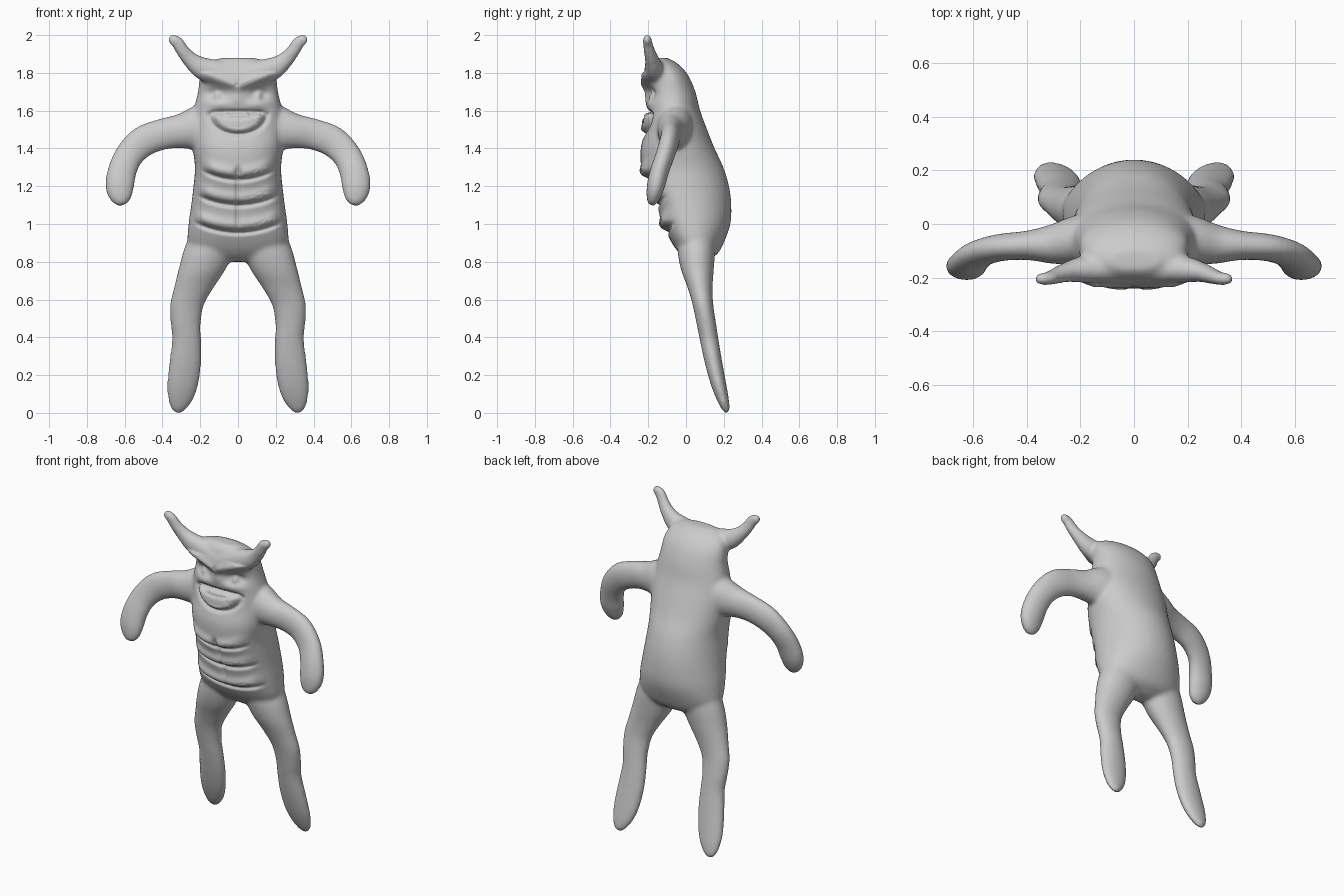
import bpy, bmesh
from math import cos, sin, pi, exp, copysign
from mathutils import Vector

cube = bpy.data.objects.get("Cube")
if cube:
    bpy.data.objects.remove(cube)

grey = bpy.data.materials.new("clay_grey")
grey.use_nodes = True
grey.diffuse_color = (0.6, 0.6, 0.6, 1)
bsdf = grey.node_tree.nodes["Principled BSDF"]
bsdf.inputs["Base Color"].default_value = grey.diffuse_color
bsdf.inputs["Roughness"].default_value = 0.7

SIDES, STEPS = 40, 6
body = bmesh.new()


def spline(rows):
    """Smoothly resample a list of section rows."""
    rows = [Vector(r) for r in rows]
    out = []
    for i in range(len(rows) - 1):
        p0, p1, p2 = rows[max(i - 1, 0)], rows[i], rows[i + 1]
        p3 = rows[min(i + 2, len(rows) - 1)]
        for s in range(STEPS):
            t = s / STEPS
            out.append(p1 + 0.5 * t * ((p2 - p0) + t * ((2 * p0 - 5 * p1 + 4 * p2 - p3)
                       + t * (3 * p1 - p0 - 3 * p2 + p3))))
    return out + [rows[-1]]


def skin(rings):
    """Bridge rings of points into one closed shell."""
    loops = [[body.verts.new(p) for p in ring] for ring in rings]
    for a, b in zip(loops, loops[1:]):
        for i in range(SIDES):
            j = (i + 1) % SIDES
            body.faces.new((a[i], a[j], b[j], b[i]))
    body.faces.new(loops[0][::-1])
    body.faces.new(loops[-1])


def angles():
    return [2 * pi * i / SIDES for i in range(SIDES)]


def trunk(rows):
    """Sections: height, half width, front y, back y, y of the widest line."""
    rings = []
    for z, w, front, back, mid in spline(rows):
        ring = []
        for a in angles():
            c, s = cos(a), sin(a)
            k = 0.8 if s < 0 else 1.0
            depth = mid - front if s < 0 else back - mid
            ring.append((w * copysign(abs(c) ** k, c),
                         mid + depth * copysign(abs(s) ** k, s), z))
        rings.append(ring)
    skin(rings)


def limb(rows, side, flat):
    """Sections: centre x, y, z, then two radii; flat keeps rings level."""
    pts = spline(rows)
    rings = []
    for i, p in enumerate(pts):
        d = Vector(pts[min(i + 1, len(pts) - 1)][:3]) - Vector(pts[max(i - 1, 0)][:3])
        d = Vector((0, 0, -1)) if flat else d.normalized()
        u = d.cross(Vector((0, 1, 0))).normalized()
        v = u.cross(d)
        ring = [Vector(p[:3]) + u * (p[3] * cos(a)) + v * (p[4] * sin(a)) for a in angles()]
        rings.append([(q.x * side, q.y, q.z) for q in ring])
    skin(rings)


# Head and torso
trunk([(0.80, 0.12, 0.02, 0.10, 0.06), (0.84, 0.22, -0.03, 0.165, 0.06),
       (0.90, 0.265, -0.075, 0.20, 0.05), (1.00, 0.262, -0.125, 0.235, 0.03),
       (1.10, 0.248, -0.155, 0.24, 0.01), (1.20, 0.236, -0.195, 0.228, -0.01),
       (1.30, 0.228, -0.235, 0.198, -0.02), (1.40, 0.24, -0.24, 0.152, -0.04),
       (1.50, 0.245, -0.215, 0.112, -0.05), (1.60, 0.235, -0.205, 0.075, -0.06),
       (1.70, 0.212, -0.205, 0.05, -0.07), (1.79, 0.2, -0.215, 0.01, -0.09),
       (1.85, 0.165, -0.2, -0.045, -0.12), (1.88, 0.09, -0.17, -0.10, -0.14)])

leg = [(0.12, 0.06, 0.98, 0.12, 0.09), (0.15, 0.055, 0.87, 0.135, 0.10),
       (0.19, 0.06, 0.76, 0.125, 0.087), (0.235, 0.075, 0.66, 0.105, 0.066),
       (0.27, 0.09, 0.57, 0.09, 0.055), (0.277, 0.108, 0.47, 0.08, 0.052),
       (0.272, 0.122, 0.39, 0.077, 0.05), (0.279, 0.145, 0.27, 0.085, 0.047),
       (0.291, 0.17, 0.16, 0.084, 0.042), (0.302, 0.192, 0.08, 0.07, 0.034),
       (0.312, 0.208, 0.025, 0.045, 0.023), (0.315, 0.215, 0.0, 0.02, 0.012)]
arm = [(0.1, -0.05, 1.5, 0.17, 0.1), (0.2, -0.06, 1.505, 0.13, 0.095),
       (0.3, -0.075, 1.492, 0.093, 0.075), (0.4, -0.08, 1.475, 0.083, 0.055),
       (0.5, -0.088, 1.438, 0.083, 0.051), (0.575, -0.11, 1.365, 0.077, 0.05),
       (0.613, -0.14, 1.28, 0.077, 0.05), (0.626, -0.16, 1.2, 0.077, 0.048),
       (0.62, -0.175, 1.135, 0.058, 0.035), (0.615, -0.185, 1.1, 0.025, 0.018)]
horn = [(0.0, -0.17, 1.765, 0.07, 0.06), (0.1, -0.168, 1.795, 0.07, 0.055),
        (0.19, -0.17, 1.825, 0.06, 0.05), (0.25, -0.18, 1.868, 0.044, 0.038),
        (0.295, -0.195, 1.92, 0.036, 0.03), (0.318, -0.203, 1.958, 0.034, 0.026),
        (0.345, -0.205, 1.976, 0.03, 0.024), (0.368, -0.205, 1.984, 0.02, 0.016)]
for side in (-1, 1):
    limb(leg, side, True)
    limb(arm, side, False)
    limb(horn, side, False)
bmesh.ops.recalc_face_normals(body, faces=body.faces)

mesh = bpy.data.meshes.new("creature_body")
body.to_mesh(mesh)
body.free()
obj = bpy.data.objects.new("creature_body", mesh)
bpy.context.collection.objects.link(obj)
bpy.context.view_layer.objects.active = obj
obj.select_set(True)

# Fuse the parts into one skin and soften the joins
fuse = obj.modifiers.new("fuse", 'REMESH')
fuse.mode, fuse.voxel_size = 'VOXEL', 0.0085
soften = obj.modifiers.new("soften", 'SMOOTH')
soften.factor, soften.iterations = 0.5, 22
for name in ("fuse", "soften"):
    bpy.ops.object.modifier_apply(modifier=name)


def bump(d, width):
    return exp(-(d / width) ** 2)


def ramp(d, width):
    return min(max(d / width + 0.5, 0), 1)


def relief(x, z):
    """Outward height of the sculpted front at a point."""
    x, h = abs(x), 0.0
    # Belly folds with a bulge above each crease
    for centre, rise, reach in ((1.235, 1.3, 0.17), (1.1, 1.1, 0.19), (0.955, 1.0, 0.21)):
        d = z - centre - rise * x * x
        fade = ramp(reach - x, 0.06)
        h += fade * (0.02 * bump(d - 0.035, 0.032) - 0.022 * bump(d, 0.013))
    # Centre line and navel
    h -= 0.014 * bump(x, 0.012) * ramp(z - 0.97, 0.06) * ramp(1.29 - z, 0.06)
    h -= 0.015 * bump(((x ** 2) + (z - 1.275) ** 2) ** 0.5, 0.022)
    # Grinning mouth, lip crease and chin groove
    h -= 0.022 * bump(z - 1.594 + 0.3 * x * x, 0.011) * ramp(0.15 - x, 0.05)
    bowl = ((x / 0.13) ** 2 + ((z - 1.578) / 0.09) ** 2) ** 0.5
    if z < 1.585:
        h += 0.024 * ramp(1 - bowl, 0.3) - 0.014 * bump(bowl - 1.15, 0.12)
    h -= 0.014 * bump(z - 1.565 - 1.2 * x * x, 0.01) * ramp(0.1 - x, 0.04)
    # Brow ridge, eye sockets and eyes
    brow = z - 1.705 - 0.4 * x
    h += 0.018 * bump(brow - 0.02, 0.03) * ramp(0.18 - x, 0.06)
    h -= 0.03 * bump(x - 0.115, 0.05) * bump(z - 1.69, 0.03)
    h += 0.026 * bump(((x - 0.11) ** 2 + (z - 1.682) ** 2) ** 0.5, 0.02)
    h += 0.012 * bump(x, 0.04) * bump(z - 1.665, 0.04)
    h += 0.012 * bump(x - 0.1, 0.06) * bump(z - 1.635, 0.022)
    return h


for v in obj.data.vertices:
    facing = ramp(-v.normal.y - 0.45, 0.5)
    if facing > 0 and abs(v.co.x) < 0.26 and 0.9 < v.co.z < 1.8:
        v.co.y -= facing * relief(v.co.x, v.co.z)

finish = obj.modifiers.new("finish", 'SMOOTH')
finish.factor, finish.iterations = 0.5, 1
bpy.ops.object.modifier_apply(modifier="finish")
obj.data.materials.clear()
obj.data.materials.append(grey)
bpy.ops.object.shade_smooth()
